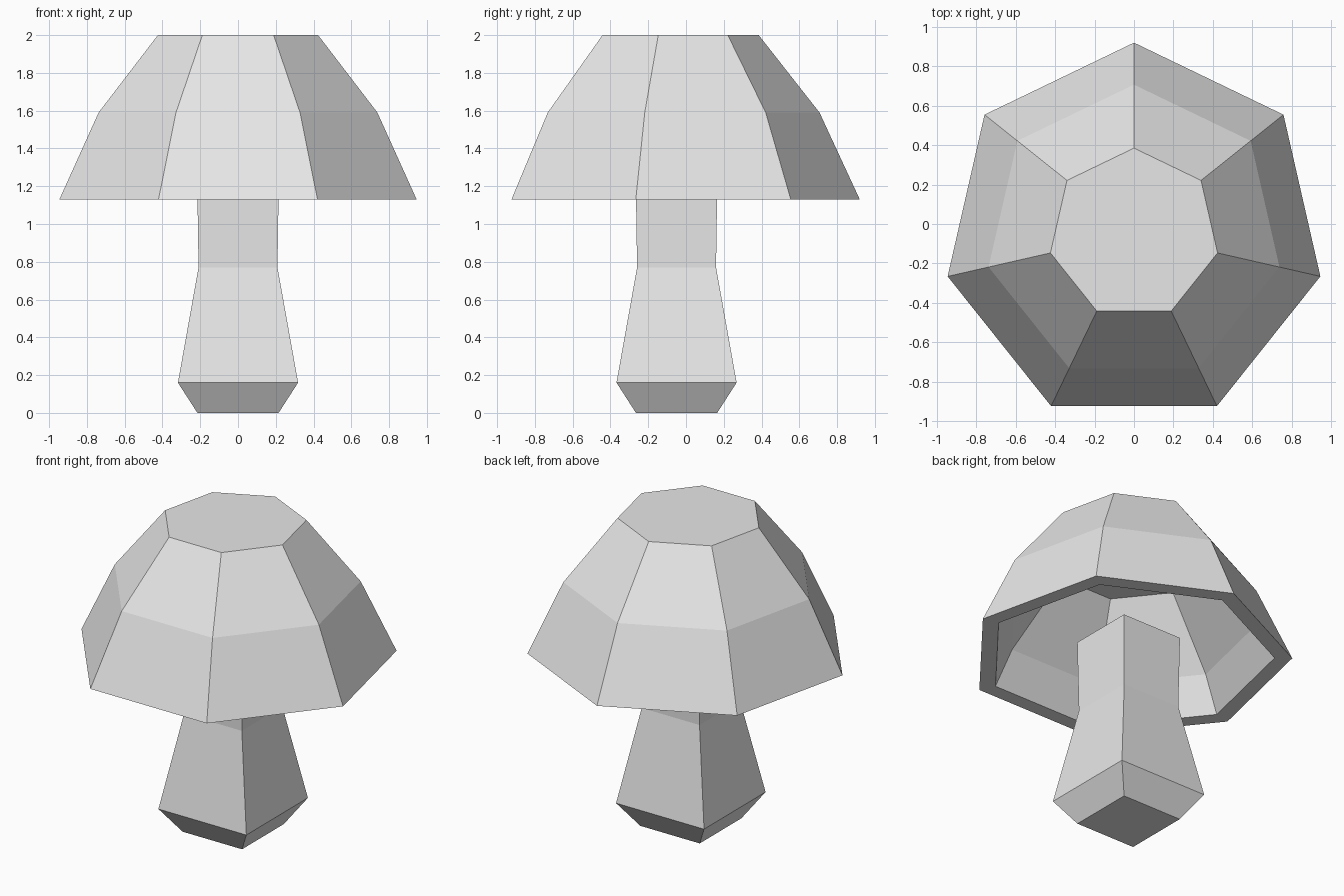
import bpy, bmesh, math

default = bpy.data.objects.get("Cube")
if default:
    bpy.data.objects.remove(default, do_unlink=True)

grey = bpy.data.materials.new("pale_grey")
grey.use_nodes = True
grey.diffuse_color = (0.8, 0.8, 0.8, 1)
grey.node_tree.nodes["Principled BSDF"].inputs["Base Color"].default_value = (0.8, 0.8, 0.8, 1)

CENTRE_Y = -0.05


def lathe(name, profile, sides, start):
    """Closed low-poly solid: polygon rings (radius, z) bridged in order and capped."""
    bm = bmesh.new()
    rings = []
    for radius, z in profile:
        angles = [start + math.tau * i / sides for i in range(sides)]
        rings.append([bm.verts.new((radius * math.cos(a), CENTRE_Y + radius * math.sin(a), z))
                      for a in angles])
    for low, high in zip(rings, rings[1:]):
        for i in range(sides):
            j = (i + 1) % sides
            bm.faces.new((low[i], low[j], high[j], high[i]))
    bm.faces.new(rings[0][::-1])
    bm.faces.new(rings[-1])
    bmesh.ops.recalc_face_normals(bm, faces=bm.faces)
    mesh = bpy.data.meshes.new(name)
    bm.to_mesh(mesh)
    bm.free()
    mesh.materials.append(grey)
    obj = bpy.data.objects.new(name, mesh)
    bpy.context.collection.objects.link(obj)
    return obj


# Hollow seven-sided cap: inner ceiling, down to the flat rim, up the outside to the top
lathe("mushroom_cap",
      [(0.435, 1.765), (0.757, 1.355), (0.865, 1.13),
       (0.97, 1.13), (0.757, 1.59), (0.435, 2.0)],
      7, math.pi / 2)

# Square stem with a tapered foot (half widths turned into corner radii)
stem = [(0.215, 0), (0.318, 0.16), (0.209, 0.77), (0.216, 1.24)]
lathe("mushroom_stem", [(half * math.sqrt(2), z) for half, z in stem], 4, math.pi / 4)
